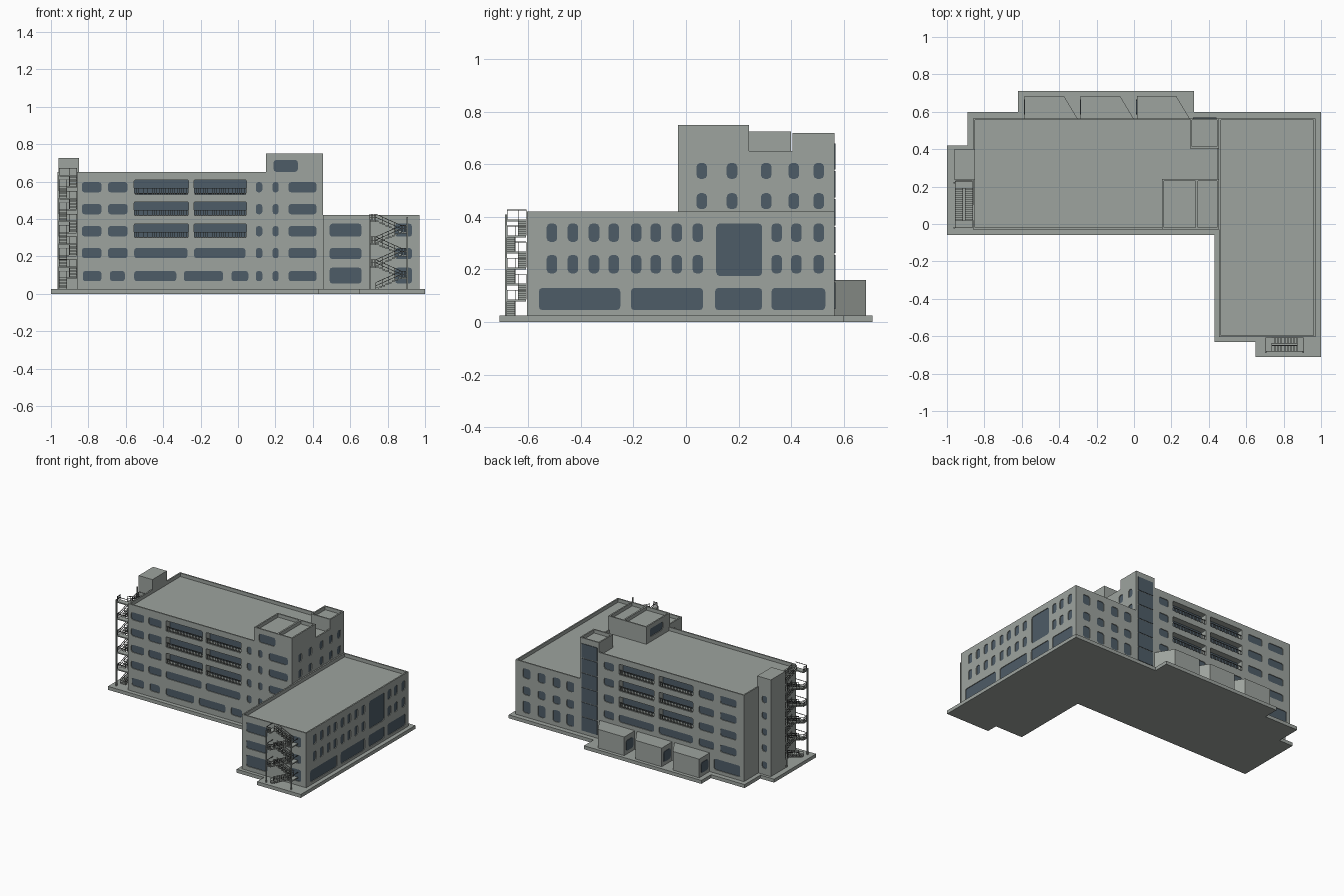
import bpy, bmesh, math
from mathutils import Vector

if "Cube" in bpy.data.objects:
    bpy.data.objects.remove(bpy.data.objects["Cube"])


def material(name, rgb):
    m = bpy.data.materials.new(name)
    m.diffuse_color = (*rgb, 1)
    m.use_nodes = True
    m.node_tree.nodes["Principled BSDF"].inputs["Base Color"].default_value = m.diffuse_color
    return m


CONCRETE = material("concrete grey", (0.34, 0.37, 0.345))
GLASS = material("blue grey glass", (0.076, 0.107, 0.136))
METAL = material("dark metal", (0.12, 0.13, 0.125))


def finish(name, bm, mat):
    bmesh.ops.recalc_face_normals(bm, faces=bm.faces)
    me = bpy.data.meshes.new(name)
    bm.to_mesh(me)
    bm.free()
    me.materials.append(mat)
    ob = bpy.data.objects.new(name, me)
    bpy.context.collection.objects.link(ob)
    return ob


def prism(bm, pts, offset):
    """Closed prism from a planar outline pushed along an offset."""
    a = [bm.verts.new(p) for p in pts]
    b = [bm.verts.new(Vector(p) + Vector(offset)) for p in pts]
    bm.faces.new(a)
    bm.faces.new(b[::-1])
    for i in range(len(a)):
        j = (i + 1) % len(a)
        bm.faces.new((a[i], b[i], b[j], a[j]))


def box(bm, x0, x1, y0, y1, z0, z1):
    prism(bm, [(x0, y0, z0), (x1, y0, z0), (x1, y1, z0), (x0, y1, z0)], (0, 0, z1 - z0))


def bar(bm, a, b, w=0.003):
    """Thin square bar between two points."""
    a, b = Vector(a), Vector(b)
    d = (b - a).normalized()
    s = d.cross(Vector((0, 0, 1)) if abs(d.z) < 0.9 else Vector((1, 0, 0))).normalized() * w
    t = d.cross(s).normalized() * w
    prism(bm, [a + s + t, a - s + t, a - s - t, a + s - t], b - a)


def opening(bm, wall, u0, u1, z0, z1, d0, d1, r=0.014):
    """Round-cornered prism in a wall (axis, plane, outward sign), from depth d0 to d1."""
    axis, plane, sign = wall
    r = min(r, 0.4 * (u1 - u0), 0.4 * (z1 - z0))
    pts = []
    for k, (cu, cz) in enumerate([(u1 - r, z1 - r), (u0 + r, z1 - r), (u0 + r, z0 + r), (u1 - r, z0 + r)]):
        for s in range(3 if r > 0 else 1):
            a = math.radians(90 * k + 45 * s)
            u, z = cu + r * math.cos(a), cz + r * math.sin(a)
            p = plane - sign * d0
            pts.append((p, u, z) if axis == 'x' else (u, p, z))
    off = -sign * (d1 - d0)
    prism(bm, pts, (off, 0, 0) if axis == 'x' else (0, off, 0))


def block(name, dims, roofs, windows, balconies=()):
    """Wall block with sunken roofs, recessed windows and deep balconies."""
    bm = bmesh.new()
    box(bm, *dims)
    body = finish(name, bm, CONCRETE)
    cut, glass = bmesh.new(), bmesh.new()
    for r in roofs:
        box(cut, *r, dims[5] - 0.025, dims[5] + 0.1)
    for w in windows:
        opening(cut, *w, -0.02, 0.008)
        opening(glass, *w, 0.005, 0.012)
    for w in balconies:
        opening(cut, *w, -0.02, 0.05, 0.006)
        opening(glass, *w, 0.045, 0.055, 0.006)
    cutter = finish(name + "_cutter", cut, CONCRETE)
    cutter.hide_render = True
    mod = body.modifiers.new("openings", 'BOOLEAN')
    mod.operation, mod.solver, mod.object = 'DIFFERENCE', 'EXACT', cutter
    bpy.context.view_layer.objects.active = body
    bpy.ops.object.modifier_apply(modifier=mod.name)
    bpy.data.objects.remove(cutter)
    finish(name + "_glass", glass, GLASS)
    # balcony railings
    if balconies:
        rail = bmesh.new()
        for (axis, plane, sign), u0, u1, z0, z1 in balconies:
            y = plane - sign * 0.004
            for h in (0.004, 0.032):
                bar(rail, (u0, y, z0 + h), (u1, y, z0 + h), 0.002)
            n = int((u1 - u0) / 0.012)
            for i in range(n + 1):
                u = u0 + (u1 - u0) * i / n
                bar(rail, (u, y, z0), (u, y, z0 + 0.032), 0.0012)
        finish(name + "_railings", rail, METAL)


# ground slab
slab = bmesh.new()
outline = [(-1, -.06), (.43, -.06), (.43, -.63), (.65, -.63), (.65, -.71), (1, -.71), (1, .6), (.32, .6),
           (.32, .71), (-.62, .71), (-.62, .6), (-.89, .6), (-.89, .42), (-1, .42)]
prism(slab, [(x, y, 0) for x, y in outline], (0, 0, 0.025))
finish("ground_slab", slab, CONCRETE)

# main five-storey block
FRONT, BACK = ('y', -0.03, -1), ('y', 0.565, 1)
EAST, WEST = ('x', 0.455, 1), ('x', -0.86, -1)
rows = [0.095, 0.218, 0.335, 0.453, 0.57]
wins, balc = [], []
for i, z in enumerate(rows):
    span = (z - 0.028, z + 0.027)
    cols = [(-.835, -.73), (-.695, -.59), (.095, .13), (.185, .217), (.27, .42)]
    if i == 0:
        cols = [(-.83, -.73), (-.685, -.605), (-.555, -.33), (-.29, -.08), (-.035, .055)] + cols[2:]
    elif i == 1:
        cols += [(-.555, -.27), (-.235, .04)]
    else:
        balc += [(FRONT, a, b, z - 0.038, z + 0.038) for a, b in ((-.555, -.265), (-.235, .045))]
        balc += [(BACK, a, b, z - 0.038, z + 0.038) for a, b in ((-.45, -.18), (-.14, .14))]
    wins += [(FRONT, a, b, *span) for a, b in cols]
    if i > 0:
        back = [(-.8, -.67), (-.62, -.5), (.18, .26)] + ([(-.45, -.18), (-.14, .14)] if i == 1 else [])
        wins += [(BACK, a, b, *span) for a, b in back]
    wins.append((WEST, 0.08, 0.14, z - 0.04, z + 0.03))
wins.append((BACK, -.83, -.62, 0.05, 0.13))
for z in (0.46, 0.575):
    wins += [(EAST, y - .02, y + .02, z - .03, z + .03) for y in (.06, .175, .305, .41, .505)]
block("main_block", (-.86, .455, -.03, .565, 0.02, .65), [(-.85, .445, -.02, .555)], wins, balc)

# three-storey wing
SIDE, WFRONT, INNER = ('x', 0.97, 1), ('y', -0.605, -1), ('x', 0.455, -1)
ys = [-.51, -.43, -.35, -.275, -.19, -.115, -.035, .045, .345, .42, .505]
wins = [(SIDE, .115, .29, .175, .375)]
wins += [(SIDE, a, b, .045, .13) for a, b in ((-.56, -.25), (-.21, .065), (.11, .29), (.325, .53))]
wins += [(INNER, a, b, .045, .13) for a, b in ((-.56, -.34), (-.3, -.08))]
for z in (0.22, 0.34):
    wins += [(SIDE, y - .02, y + .02, z - .035, z + .035) for y in ys]
    wins += [(INNER, y - .02, y + .02, z - .035, z + .035) for y in ys[:6]]
for z0, z1 in ((.055, .14), (.185, .245), (.305, .375)):
    wins += [(WFRONT, a, b, z0, z1) for a, b in ((.49, .66), (.84, .93))]
    wins += [(BACK, x - .03, x + .03, z0, z1) for x in (.53, .64, .76, .88)]
block("side_wing", (.455, .97, -.605, .565, 0.02, .42), [(.465, .96, -.595, .555)], wins)

# rooftop rooms and stair towers
block("roof_house", (.15, .455, -.03, .24, .62, .75), [(.16, .33, -.02, .23), (.342, .445, -.02, .23)],
      [(FRONT, .19, .32, .652, .715), (('x', .15, -1), .05, .2, .66, .72)])
block("back_stair_tower", (.30, .455, .405, .565, .62, .72), [(.31, .445, .415, .555)], [])
TOWER = ('y', 0.4, 1)
block("west_tower", (-.96, -.85, .235, .4, 0.02, .725), [],
      [(TOWER, -.93, -.89, z - .025, z + .025) for z in rows])

# tall glazed strip on the back stair tower
strip = bmesh.new()
for i in range(6):
    opening(strip, BACK, .315, .44, .05 + i * .106, .15 + i * .106, -0.004, 0.002, 0)
finish("stair_glazing", strip, GLASS)

# slanted annexes at the back, glazed on the west end
annex, pane = bmesh.new(), bmesh.new()
for x in (-.585, -.285, .015):
    prism(annex, [(x, .56, .02), (x + .285, .56, .02), (x + .21, .685, .02), (x, .685, .02)], (0, 0, .14))
    opening(pane, ('x', x, -1), .585, .665, .05, .125, -0.003, 0.003)
finish("back_annexes", annex, CONCRETE)
finish("annex_windows", pane, GLASS)


def fire_stair(name, to_world, length, floors, lane0, lane1, posts, rise=0.122):
    """Zigzag stair; to_world maps (along, across, z) to a world point."""
    steps, rails = bmesh.new(), bmesh.new()
    w = abs(lane1 - lane0) * 0.42
    s = 1 if lane1 > lane0 else -1

    def slab_box(a0, a1, c0, c1, z0, z1):
        prism(steps, [to_world(a, c, z0) for a, c in ((a0, c0), (a1, c0), (a1, c1), (a0, c1))], (0, 0, z1 - z0))

    def guard(a0, z0, a1, z1, c):
        for h in (0.018, 0.035):
            bar(rails, to_world(a0, c, z0 + h), to_world(a1, c, z1 + h), 0.0016)
        for i in range(5):
            f = i / 4
            p = a0 + (a1 - a0) * f, c, z0 + (z1 - z0) * f
            bar(rails, to_world(*p), to_world(p[0], c, p[2] + 0.035), 0.0012)

    land, n = length * 0.16, 8
    for k in range(floors):
        z = 0.025 + k * rise
        for half in (0, 1):
            c0 = lane0 if half == 0 else lane1 - s * w
            for i in range(n):
                f = (i + 0.5) / n
                a = land + (length - 2 * land) * (f if half == 0 else 1 - f)
                h = z + rise / 2 * (half + (i + 1) / n)
                slab_box(a - .007, a + .007, c0, c0 + s * w, h - .008, h)
            ends = (land, length - land) if half == 0 else (length - land, land)
            for c in (c0, c0 + s * w):
                guard(ends[0], z + half * rise / 2, ends[1], z + (half + 1) * rise / 2, c)
            # landing at the end of each flight
            h = z + (half + 1) * rise / 2
            l0, l1 = (length - land, length) if half == 0 else (0, land)
            slab_box(l0, l1, lane0, lane1, h - .008, h)
            edge = length if half == 0 else 0
            bar(rails, to_world(edge, lane0, h + .035), to_world(edge, lane1, h + .035), 0.0016)
            guard(l0, h, l1, h, lane0)
    for a, c, top in posts:
        bar(steps, to_world(a, c, 0.02), to_world(a, c, top), 0.004)
    finish(name + "_steps", steps, CONCRETE)
    finish(name + "_rails", rails, METAL)


# outside stairs on the wing front and the west end
fire_stair("front_stair", lambda a, c, z: (.705 + a, c, z), .2, 3, -.68, -.608,
           [(0, -.685, .4), (.2, -.685, .41)])
fire_stair("west_stair", lambda a, c, z: (c, -.02 + a, z), .25, 5, -.955, -.863,
           [(0, -.96, .65), (.24, -.96, .65)])
